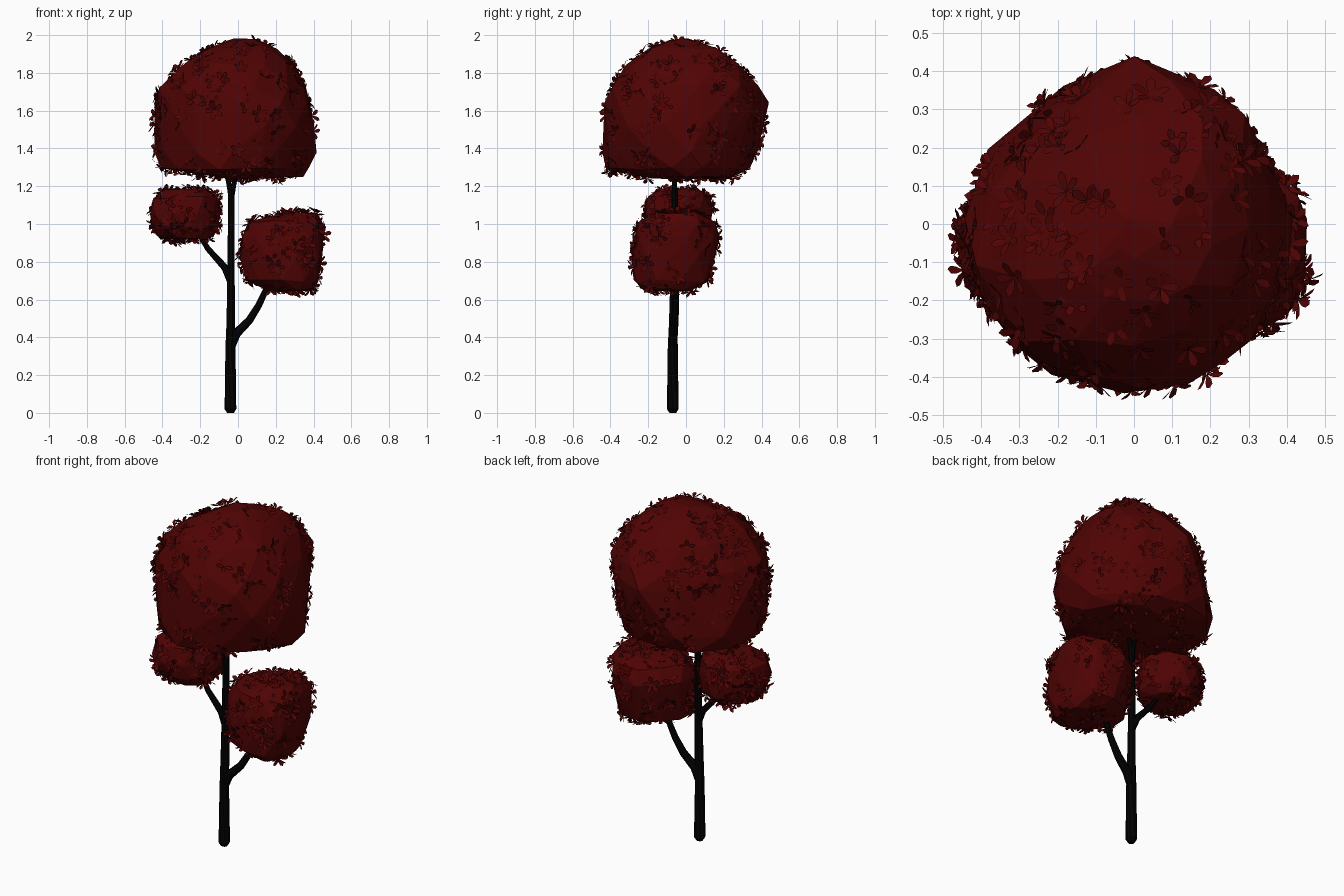
import bpy, bmesh, math, random
from mathutils import Vector, Matrix

random.seed(5)
if "Cube" in bpy.data.objects:
    bpy.data.objects.remove(bpy.data.objects["Cube"])


def material(name, colour):
    m = bpy.data.materials.new(name)
    m.use_nodes = True
    m.diffuse_color = colour
    bsdf = m.node_tree.nodes["Principled BSDF"]
    bsdf.inputs["Base Color"].default_value = colour
    bsdf.inputs["Roughness"].default_value = 0.9
    return m


red = material("dark red foliage", (0.08, 0.001, 0.001, 1))
bark = material("black bark", (0.0005, 0.0005, 0.0005, 1))


def finish(bm, name, mat):
    mesh = bpy.data.meshes.new(name)
    bm.to_mesh(mesh)
    bm.free()
    mesh.materials.append(mat)
    ob = bpy.data.objects.new(name, mesh)
    bpy.context.collection.objects.link(ob)
    return ob


def foliage_mass(name, rings, sides):
    """Faceted clump around rings of (centre, eight reaches counted from +x)."""
    bm = bmesh.new()
    for i, (centre, reach) in enumerate(rings):
        for k in range(sides):
            turn = (k + 0.5 * (i % 2) + random.uniform(-0.12, 0.12)) / sides % 1
            step = int(turn * 8)
            blend = turn * 8 - step
            r = reach[step] * (1 - blend) + reach[(step + 1) % 8] * blend
            a = math.tau * turn
            r *= random.uniform(0.99, 1.03)
            bm.verts.new(Vector(centre) + Vector(
                (r * math.cos(a), r * math.sin(a), random.uniform(-0.008, 0.008))))
    hull = bmesh.ops.convex_hull(bm, input=bm.verts[:])
    loose = {g for g in hull["geom_interior"] + hull["geom_unused"]
             if isinstance(g, bmesh.types.BMVert)}
    bmesh.ops.delete(bm, geom=list(loose), context='VERTS')
    bmesh.ops.recalc_face_normals(bm, faces=bm.faces[:])
    return finish(bm, name, red)


def add_flower(bm, frame, size):
    """Five petals that rise from the centre and level out at the tip."""
    outline = [(0, 0, 0), (0.45, -0.22, 0.22), (0.8, -0.24, 0.36),
               (1.05, 0, 0.4), (0.8, 0.24, 0.36), (0.45, 0.22, 0.22)]
    for k in range(5):
        turn = frame @ Matrix.Rotation(math.tau * k / 5, 4, 'Z')
        bm.faces.new([bm.verts.new(turn @ (Vector(p) * size)) for p in outline])


def scatter_flowers(mass, count, size):
    faces = mass.data.polygons
    bm = bmesh.new()
    for face in random.choices(faces, [f.area for f in faces], k=count):
        a, b, c = [mass.data.vertices[i].co for i in face.vertices[:3]]
        u, v = random.random(), random.random()
        if u + v > 1:
            u, v = 1 - u, 1 - v
        spot = a + (b - a) * u + (c - a) * v
        lean = Vector([random.uniform(-0.4, 0.4) for _ in range(3)])
        aim = (face.normal + lean).normalized()
        frame = (Matrix.Translation(spot + face.normal * random.uniform(-0.016, 0.005))
                 @ aim.to_track_quat('Z', 'Y').to_matrix().to_4x4()
                 @ Matrix.Rotation(random.uniform(0, math.tau), 4, 'Z'))
        add_flower(bm, frame, size * random.uniform(0.85, 1.15))
    finish(bm, mass.name + "_flowers", red)


def small_clump(name, centre, plan, rings):
    """Clump with one plan, scaled and shifted per ring (z, scale, dx, dy)."""
    x, y = centre
    return foliage_mass(name, [((x + dx, y + dy, z), [r * s for r in plan])
                               for z, s, dx, dy in rings], 10)


# Large crown, one row of reaches per height
crown_rows = {
    1.245: (.34, .29, .23, .10, .00, .05, .12, .25),
    1.295: (.39, .33, .33, .39, .42, .41, .43, .37),
    1.38: (.41, .34, .38, .42, .44, .44, .43, .40),
    1.52: (.40, .35, .40, .34, .44, .44, .43, .43),
    1.64: (.37, .39, .43, .33, .44, .43, .43, .42),
    1.73: (.34, .40, .39, .31, .42, .42, .40, .39),
    1.85: (.29, .34, .27, .25, .27, .34, .31, .30),
    1.93: (.20, .24, .13, .12, .10, .20, .20, .22),
    1.975: (.10, .06, .03, .03, .02, .06, .09, .08),
}
crown = foliage_mass("crown", [((0, 0, z), row) for z, row in crown_rows.items()], 12)
scatter_flowers(crown, 220, 0.044)

# Two lower clumps
left_clump = small_clump(
    "left_clump", (0.23, -0.05), (.22, .25, .23, .20, .22, .21, .22, .25),
    [(0.65, 0.55, 0.05, -0.05), (0.70, 0.88, 0, -0.03), (0.82, 0.97, 0, -0.02),
     (0.93, 1, 0, 0), (1.01, 0.88, 0.02, 0), (1.055, 0.5, 0.08, 0)])
scatter_flowers(left_clump, 110, 0.043)
right_clump = small_clump(
    "right_clump", (-0.27, -0.035), (.18, .17, .175, .175, .19, .22, .18, .17),
    [(0.925, 0.72, 0, 0), (0.97, 0.94, 0, 0), (1.06, 1, 0, 0),
     (1.14, 0.92, 0, 0), (1.18, 0.6, 0, 0)])
scatter_flowers(right_clump, 100, 0.041)


def limb(name, points):
    """Tapered eight-sided limb through (x, y, z, radius) points."""
    bm = bmesh.new()
    loops = []
    spots = [Vector(p[:3]) for p in points]
    for i, p in enumerate(points):
        along = spots[min(i + 1, len(spots) - 1)] - spots[max(i - 1, 0)]
        rot = along.to_track_quat('Z', 'Y').to_matrix()
        loops.append([bm.verts.new(spots[i] + rot @ Vector(
            (math.cos(k * math.tau / 8), math.sin(k * math.tau / 8), 0)) * p[3])
            for k in range(8)])
    for low, high in zip(loops, loops[1:]):
        for k in range(8):
            j = (k + 1) % 8
            bm.faces.new((low[k], low[j], high[j], high[k]))
    bm.faces.new(loops[0][::-1])
    bm.faces.new(loops[-1])
    finish(bm, name, bark)


# Trunk and branches
limb("trunk", [(-0.04, -0.07, 0, 0.018), (-0.04, -0.07, 0.02, 0.031),
               (-0.04, -0.07, 0.35, 0.027), (-0.038, -0.067, 0.5, 0.024),
               (-0.037, -0.062, 0.8, 0.02), (-0.035, -0.06, 1.18, 0.017)])
limb("left_branch", [(-0.04, -0.07, 0.34, 0.022), (-0.01, -0.068, 0.42, 0.025),
                     (0.06, -0.06, 0.49, 0.021), (0.11, -0.055, 0.57, 0.018),
                     (0.18, -0.05, 0.72, 0.014)])
limb("right_branch", [(-0.038, -0.06, 0.69, 0.018), (-0.07, -0.055, 0.77, 0.019),
                      (-0.16, -0.05, 0.87, 0.015), (-0.22, -0.04, 0.97, 0.012)])
limb("left_fork", [(-0.035, -0.06, 1.14, 0.015), (-0.02, -0.06, 1.22, 0.013),
                   (0.01, -0.05, 1.34, 0.01)])
limb("right_fork", [(-0.035, -0.06, 1.14, 0.015), (-0.05, -0.06, 1.22, 0.013),
                    (-0.08, -0.06, 1.34, 0.01)])
